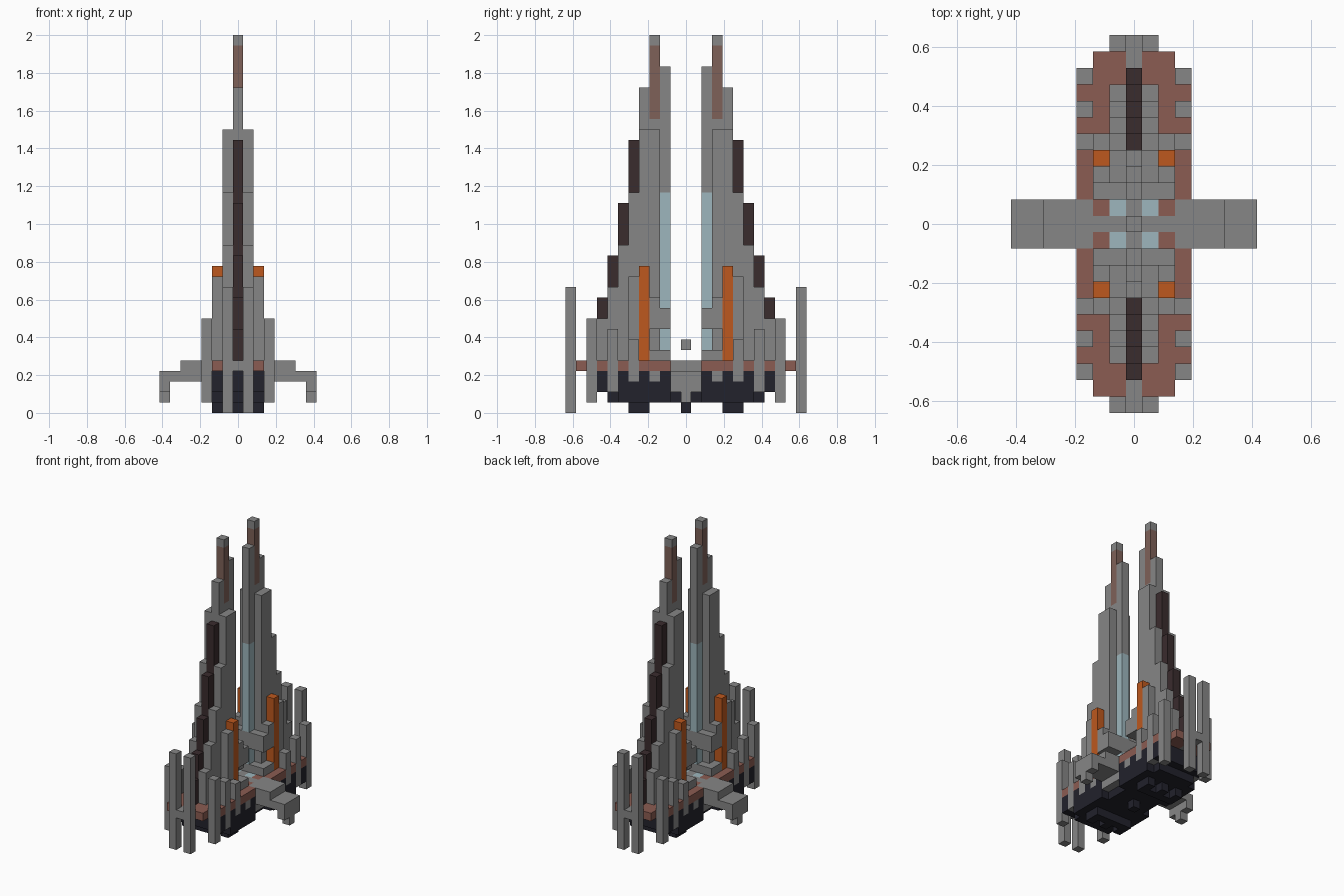
import bpy
import bmesh
from mathutils import Matrix, Vector

U = 1 / 18  # edge length of one building block

cube = bpy.data.objects.get("Cube")
if cube:
    bpy.data.objects.remove(cube, do_unlink=True)


def material(name, r, g, b):
    m = bpy.data.materials.new(name)
    m.use_nodes = True
    m.diffuse_color = (r, g, b, 1)
    m.node_tree.nodes["Principled BSDF"].inputs["Base Color"].default_value = (r, g, b, 1)
    return m


grey = material("hull grey", .24, .24, .24)
rust = material("rust brown", .26, .107, .084)
faded = material("faded brown", .21, .12, .098)
dark = material("dark spine", .042, .025, .027)
navy = material("navy underside", .016, .016, .025)
orange = material("orange", .51, .098, .013)
blue = material("pale blue", .34, .47, .51)


def add_box(bm, x, y, z):
    """Box over inclusive block indices in x and y, and from level to level in z."""
    lo = Vector((x[0] - .5, y[0] - .5, z[0])) * U
    hi = Vector((x[1] + .5, y[1] + .5, z[1])) * U
    size = hi - lo
    bmesh.ops.create_cube(bm, size=1, matrix=Matrix.Translation((lo + hi) / 2)
                          @ Matrix.Diagonal((*size, 1)))


def part(name, mat, boxes):
    """One object from boxes (x, y, z), each mirrored left-right and front-back."""
    bm = bmesh.new()
    for x, y, z in boxes:
        x = x if isinstance(x, tuple) else (x, x)
        y = y if isinstance(y, tuple) else (y, y)
        copies = {(a, b) for a in (x, (-x[1], -x[0])) for b in (y, (-y[1], -y[0]))}
        for a, b in sorted(copies):
            add_box(bm, a, b, z)
    me = bpy.data.meshes.new(name)
    bm.to_mesh(me)
    bm.free()
    me.materials.append(mat)
    ob = bpy.data.objects.new(name, me)
    bpy.context.collection.objects.link(ob)
    return ob


# Spires: central column, inner light strip and faded tip
part("spire_core", grey, [(0, 2, (21, 33)), (0, 2, (5, 6)), (0, 2, (8, 10)),
                          (0, 3, (5, 28)), (0, 3, (35, 36)), (0, 4, (5, 31))])
part("spire_light_strip", blue, [(0, 2, (10, 21)), (0, 2, (6, 8))])
part("spire_tip_band", faded, [(0, 3, (28, 35))])

# Stepped spine on the outer edge, with grey flanks beside it
spine_tops = [26, 20, 15, 11, 8]
part("spine", dark, [(0, 5 + i, (5, t)) for i, t in enumerate(spine_tops)])
flank_tops = [27, 27, 21, 16, 12, 9]
part("spire_flanks", grey, [(1, 3 + i, (5, t)) for i, t in enumerate(flank_tops)])

# Shoulder blocks at the foot of the spires
part("shoulder_blocks", grey, [(1, 2, (8, 10)), (2, 2, (8, 10)), (2, 3, (8, 11)),
                               ((1, 2), 2, (5, 6)), (2, 3, (5, 6))])
part("orange_pillars", orange, [(2, 4, (5, 14))])
part("pillar_backs", grey, [(2, 5, (5, 13))])

# Side prongs, in steps along the hull
part("side_prongs", grey, [(3, 9, (1, 9)), (3, 7, (2, 8)), (3, 5, (3, 7)), (3, 3, (3, 4))])

# End prongs and the bridge that holds them
part("end_prongs", grey, [(1, 11, (0, 12))])
part("end_bridge", grey, [(0, (10, 11), (4, 5))])

# Deck layer
part("deck", rust, [(2, (1, 10), (4, 5)), (1, (2, 10), (4, 5)), (3, (2, 4), (4, 5)),
                    (3, 6, (4, 5)), (3, 8, (4, 5))])
part("deck_lights", blue, [(1, 1, (4, 5))])
part("deck_centre", grey, [((-2, 2), 0, (4, 5)), (0, (1, 9), (4, 5))])
part("floating_core", grey, [(0, 0, (6, 7))])

# Underside, narrowing downward into teeth
part("underside", navy, [((-2, 2), (-8, 8), (2, 4)), ((-2, 2), (-7, 7), (1, 2))])
part("side_teeth", navy, [(3, j, (2, 4)) for j in (2, 4, 6, 8)]
     + [(3, j, (1, 2)) for j in (2, 4, 6)] + [(3, 3, (1, 3)), (3, 5, (1, 3))])
part("keel_teeth", navy, [(x, (4, 5), (0, 1)) for x in (0, 2)] + [(0, 0, (0, 1)), (1, 4, (0, 1))])

# Wings with drooping tips
part("wings", grey, [((3, 5), (-1, 1), (3, 5)), ((6, 7), (-1, 1), (3, 4)),
                     (7, (-1, 1), (2, 3)), (7, 0, (1, 2)), (3, (-1, 1), (2, 3))])
